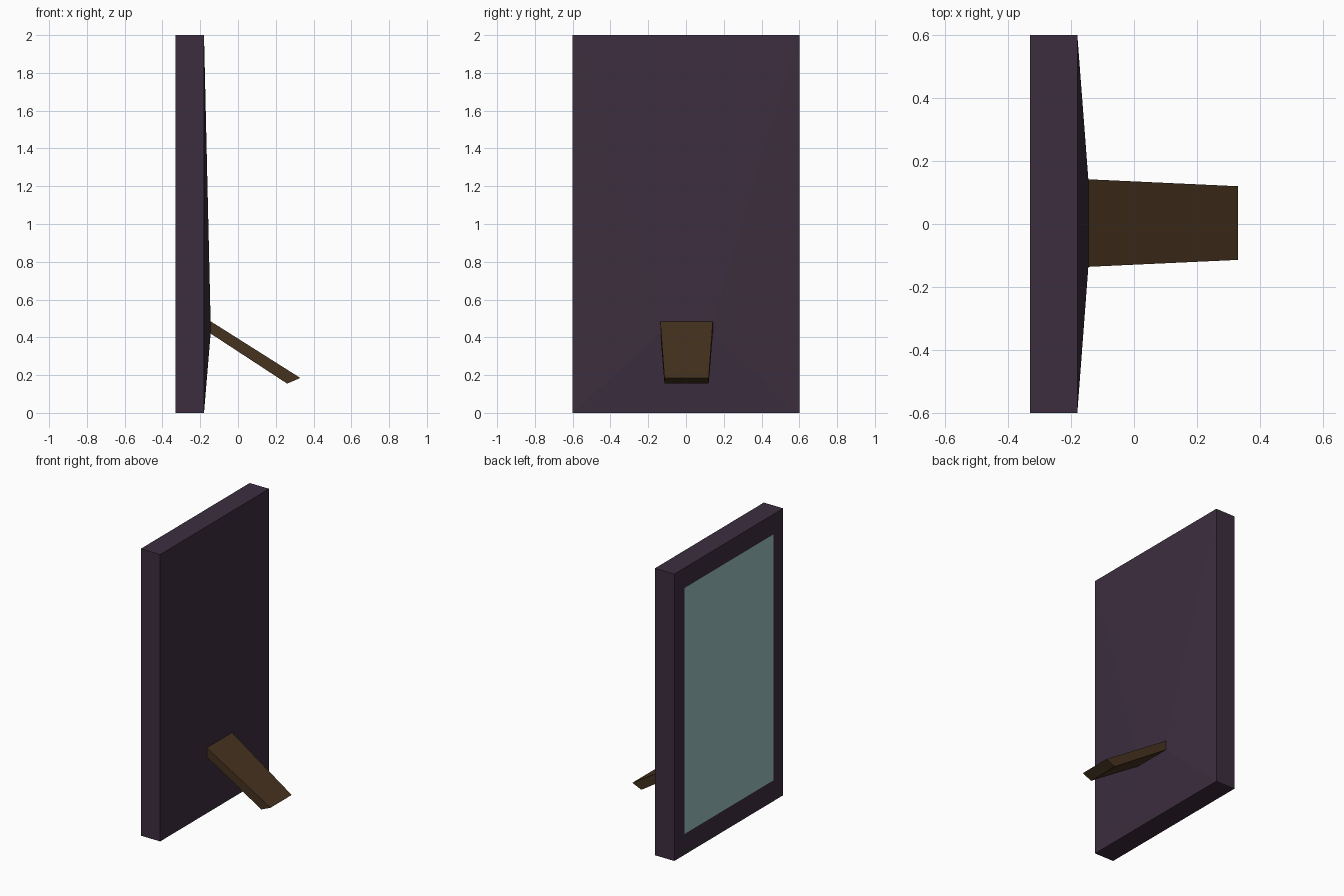
import bpy

if "Cube" in bpy.data.objects:
    bpy.data.objects.remove(bpy.data.objects["Cube"])


def material(name, color):
    m = bpy.data.materials.new(name)
    m.diffuse_color = (*color, 1)
    m.use_nodes = True
    m.node_tree.nodes["Principled BSDF"].inputs["Base Color"].default_value = m.diffuse_color
    return m


def rect(half_width, bottom, top, yc=0):
    """Four corners from bottom and top edge points given as (x, z)."""
    (xb, zb), (xt, zt) = bottom, top
    lo, hi = yc - half_width, yc + half_width
    return [(xb, lo, zb), (xb, hi, zb), (xt, hi, zt), (xt, lo, zt)]


def loft(name, rings, mat, cap_start=False, cap_end=False):
    """Skin a chain of four-cornered rings running towards +x."""
    verts = [v for ring in rings for v in ring]
    faces = []
    for r in range(len(rings) - 1):
        a, b = 4 * r, 4 * r + 4
        for i in range(4):
            j = (i + 1) % 4
            faces.append((a + i, b + i, b + j, a + j))
    if cap_start:
        faces.append((0, 1, 2, 3))
    if cap_end:
        n = 4 * (len(rings) - 1)
        faces.append((n + 3, n + 2, n + 1, n))
    # rings wind so that the +x side faces outward when order is reversed
    faces = [f[::-1] for f in faces]
    mesh = bpy.data.meshes.new(name)
    mesh.from_pydata(verts, [], faces)
    mesh.materials.append(mat)
    obj = bpy.data.objects.new(name, mesh)
    bpy.context.collection.objects.link(obj)
    return obj


frame_mat = material("dark_purple", (0.046, 0.027, 0.049))
picture_mat = material("pale_teal", (0.33, 0.53, 0.52))
wood_mat = material("brown_wood", (0.062, 0.033, 0.014))

FRONT, BACK, ROOT = -0.33, -0.18, -0.145
opening = rect(0.49, (FRONT, 0.145), (FRONT, 1.86))
root = rect(0.139, (ROOT, 0.42), (ROOT, 0.485), 0.003)

# frame: front border, sides, and back rising gently to the stand
frame = loft("frame", [
    opening,
    rect(0.6, (FRONT, 0), (FRONT, 2)),
    rect(0.6, (BACK, 0), (BACK, 2)),
    root,
], frame_mat)

# flush picture panel filling the front opening
picture = loft("picture_panel", [opening], picture_mat, cap_start=True)

# tapered stand leg sloping down from the back
stand = loft("stand_leg", [
    root,
    rect(0.117, (0.26, 0.155), (0.33, 0.185), 0.003),
], wood_mat, cap_end=True)

# flip each part so every face points outward
for obj in (frame, picture, stand):
    mesh = obj.data
    if obj is picture:
        outward = mesh.polygons[0].normal.x < 0
    elif obj is stand:
        outward = mesh.polygons[-1].normal.x > 0
    else:
        outward = mesh.polygons[0].normal.x < 0
    if not outward:
        mesh.flip_normals()
